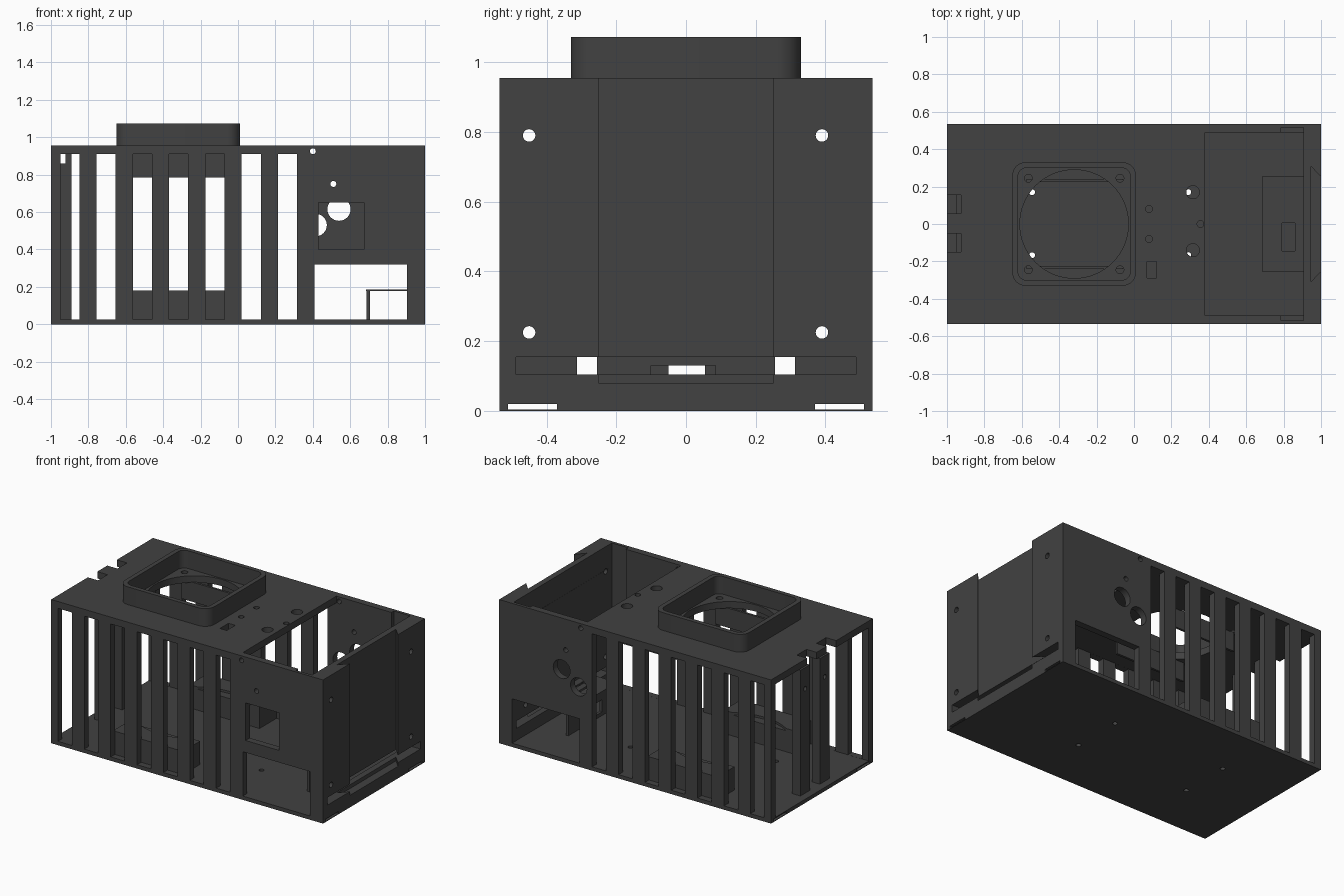
import bpy, bmesh, math
from mathutils import Matrix, Vector

if "Cube" in bpy.data.objects:
    bpy.data.objects.remove(bpy.data.objects["Cube"])

mat = bpy.data.materials.new("charcoal_plastic")
mat.diffuse_color = (0.054, 0.054, 0.054, 1)
mat.use_nodes = True
mat.node_tree.nodes["Principled BSDF"].inputs["Base Color"].default_value = mat.diffuse_color


def finish(bm, name):
    me = bpy.data.meshes.new(name)
    bmesh.ops.recalc_face_normals(bm, faces=bm.faces)
    bm.to_mesh(me)
    bm.free()
    me.materials.append(mat)
    ob = bpy.data.objects.new(name, me)
    bpy.context.collection.objects.link(ob)
    return ob


def box(name, x0, x1, y0, y1, z0, z1, corner=0):
    """Box from its limits, optionally with rounded upright edges."""
    bm = bmesh.new()
    bmesh.ops.create_cube(bm, size=1)
    for v in bm.verts:
        v.co = Vector(((x0, x1)[v.co.x > 0], (y0, y1)[v.co.y > 0], (z0, z1)[v.co.z > 0]))
    if corner:
        upright = [e for e in bm.edges if abs(e.verts[0].co.z - e.verts[1].co.z) > 1e-4]
        bmesh.ops.bevel(bm, geom=upright, offset=corner, segments=8, profile=0.5, affect='EDGES')
    return finish(bm, name)


def rod(axis, centre, r, length, seg=32):
    """Round cutter along an axis."""
    rot = {'x': Matrix.Rotation(math.pi / 2, 4, 'Y'),
           'y': Matrix.Rotation(math.pi / 2, 4, 'X'), 'z': Matrix()}[axis]
    bm = bmesh.new()
    bmesh.ops.create_cone(bm, cap_ends=True, segments=seg, radius1=r, radius2=r, depth=length,
                          matrix=Matrix.Translation(centre) @ rot)
    return finish(bm, "cutter")


def prism(points, z0, z1):
    """Upright prism cutter from a plan outline."""
    bm = bmesh.new()
    face = bm.faces.new([bm.verts.new((x, y, z0)) for x, y in points])
    up = bmesh.ops.extrude_face_region(bm, geom=[face])['geom']
    bmesh.ops.translate(bm, vec=(0, 0, z1 - z0), verts=[v for v in up if isinstance(v, bmesh.types.BMVert)])
    return finish(bm, "cutter")


def cut(ob, cutters):
    for c in cutters:
        m = ob.modifiers.new("cut", 'BOOLEAN')
        m.operation, m.solver, m.object = 'DIFFERENCE', 'EXACT', c
    bpy.context.view_layer.update()
    me = bpy.data.meshes.new_from_object(ob.evaluated_get(bpy.context.evaluated_depsgraph_get()))
    ob.modifiers.clear()
    ob.data = me
    for c in cutters:
        bpy.data.objects.remove(c)


def hole(*lim):
    return box("cutter", *lim)


W = 0.535   # half depth
IN = 0.49   # inner half depth

# Case: hollow block, open left end, lidless bay on the right
case = box("case", -1, 1, -W, W, 0, 0.955)
cuts = [hole(-1.1, 0.905, -IN, IN, 0.025, 0.91),
        hole(0.38, 0.906, -IN, IN, 0.8, 1.1),
        hole(0.785, 0.905, -0.515, 0.515, 0.35, 1.1)]
# Ventilation slots through both long walls
for i in range(7):
    x = -0.95 + 0.194 * i
    cuts.append(hole(x, x + 0.102, -1, 1, 0.0255, 0.9095))
# Large lower ports, front window, rear round ports, small screw holes
cuts += [hole(0.41, 0.904, -1, 1, 0.0252, 0.32),
         hole(0.43, 0.675, -1, -0.4, 0.4, 0.65),
         rod('y', (0.54, 0.5, 0.615), 0.062, 0.3),
         rod('y', (0.415, 0.5, 0.53), 0.06, 0.3)]
for x, z in ((0.40, 0.925), (0.51, 0.75)):
    for y in (-W, W):
        cuts.append(rod('y', (x, y, z), 0.016, 0.12, 16))
# Right end: dovetail groove, cable slit, screw holes
cuts.append(prism([(0.945, -0.31), (1.01, -0.24), (1.01, 0.24), (0.945, 0.31)], 0.08, 1.1))
cuts.append(hole(0.85, 1.1, -0.488, 0.488, 0.105, 0.155))
for y in (-0.45, 0.39):
    for z in (0.225, 0.79):
        cuts.append(rod('x', (0.95, y, z), 0.018, 0.3, 20))
# Strap tunnels inside the floor
for y in (-0.44, 0.44):
    cuts.append(hole(-1.1, 1.1, y - 0.07, y + 0.07, 0.004, 0.019))
# Roof: fan opening, fan screws, cable holes, left notches
cuts.append(rod('z', (-0.32, 0, 0.95), 0.29, 0.2, 64))
for x in (-0.565, -0.075):
    for y in (-0.245, 0.245):
        cuts.append(rod('z', (x, y, 0.95), 0.021, 0.2, 16))
for x, y, r in ((0.315, 0.17, 0.035), (0.315, -0.14, 0.035), (0.08, 0.08, 0.018),
                (0.08, -0.08, 0.018), (0.355, 0, 0.018)):
    cuts.append(rod('z', (x, y, 0.95), r, 0.2, 24))
cuts.append(hole(0.07, 0.12, -0.29, -0.2, 0.85, 1))
for y in (-0.1, 0.105):
    cuts.append(hole(-1.1, -0.925, y - 0.05, y + 0.05, 0.85, 1))
# Floor screw holes
for x in (-0.545, 0.29):
    for y in (-0.167, 0.17):
        cuts.append(rod('z', (x, y, 0), 0.016, 0.2, 16))
cut(case, cuts)

# Fan collar on the roof
collar = box("fan_collar", -0.65, 0.01, -0.33, 0.33, 0.95, 1.073, 0.07)
cut(collar, [box("cutter", -0.62, -0.02, -0.30, 0.30, 0.9, 1.2, 0.045)])

# Inner baffles below the fan and rails on the floor
for side, s in (("front", -1), ("back", 1)):
    y0, y1 = sorted((s * 0.225, s * 0.24))
    box(side + "_fan_baffle", -0.575, -0.06, y0, y1, 0.785, 0.915)
    y0, y1 = sorted((s * 0.312, s * 0.492))
    rail = box(side + "_floor_rail", -0.575, -0.06, y0, y1, 0.02, 0.18)
    cut(rail, [rod('z', (-0.32, 0, 0.18), 0.37, 0.03, 48)])

# Upright posts at the open left end
for side, y in (("front", -0.1), ("back", 0.105)):
    post = box(side + "_end_post", -0.95, -0.89, y - 0.05, y + 0.05, 0.02, 0.86)
    box(side + "_post_hanger", -0.922, -0.89, y - 0.05, y + 0.05, 0.858, 0.92)
    cut(post, [rod('x', (-0.95, y, 0.72), 0.015, 0.06, 16)])

# Socket bracket inside the right end
plate = box("socket_bracket_top", 0.685, 0.91, -0.255, 0.255, 0.177, 0.187)
cut(plate, [hole(0.79, 0.86, -0.145, 0.005, 0.1, 0.3)])
back = box("socket_bracket_wall", 0.687, 0.705, -0.255, 0.255, 0.02, 0.178)
cut(back, [hole(0.6, 0.8, -0.1, 0.085, 0.05, 0.13)])

# Crisp edges, smooth round surfaces
bpy.ops.object.select_all(action='DESELECT')
for ob in bpy.data.objects:
    ob.select_set(True)
    bpy.context.view_layer.objects.active = ob
bpy.ops.object.shade_smooth_by_angle(angle=math.radians(30))
